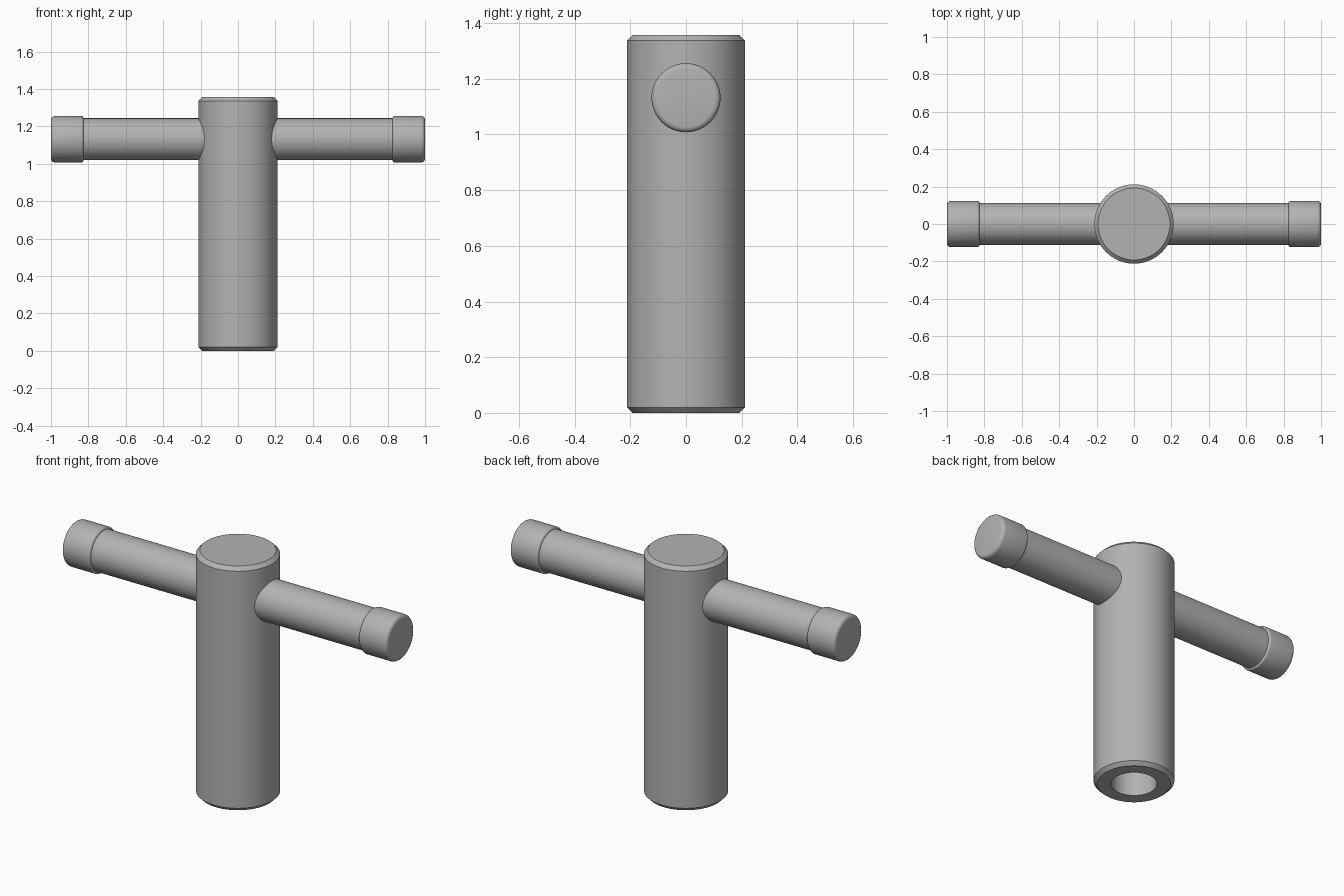
import bpy, bmesh, math
from mathutils import Matrix

if "Cube" in bpy.data.objects:
    bpy.data.objects.remove(bpy.data.objects["Cube"])

steel = bpy.data.materials.new("steel_grey")
steel.diffuse_color = (0.45, 0.45, 0.45, 1)
steel.use_nodes = True
steel.node_tree.nodes["Principled BSDF"].inputs["Base Color"].default_value = steel.diffuse_color


def lathe(name, profile, matrix=Matrix(), segments=64):
    """Revolve (radius, height) points around z; radius 0 closes an end."""
    bm = bmesh.new()
    rings = []
    for r, z in profile:
        if r == 0:
            rings.append([bm.verts.new((0, 0, z))])
        else:
            rings.append([bm.verts.new((r * math.cos(a), r * math.sin(a), z))
                          for a in (2 * math.pi * i / segments for i in range(segments))])
    for a, b in zip(rings, rings[1:]):
        for i in range(segments):
            j = (i + 1) % segments
            if len(a) == 1:
                bm.faces.new((a[0], b[j], b[i]))
            elif len(b) == 1:
                bm.faces.new((a[i], a[j], b[0]))
            else:
                bm.faces.new((a[i], a[j], b[j], b[i]))
    bmesh.ops.recalc_face_normals(bm, faces=bm.faces)
    bm.transform(matrix)
    mesh = bpy.data.meshes.new(name)
    bm.to_mesh(mesh)
    bm.free()
    mesh.materials.append(steel)
    obj = bpy.data.objects.new(name, mesh)
    bpy.context.collection.objects.link(obj)
    bpy.ops.object.select_all(action='DESELECT')
    obj.select_set(True)
    bpy.context.view_layer.objects.active = obj
    bpy.ops.object.shade_smooth_by_angle(angle=math.radians(30))
    return obj


def fillet(r_center, z_center, size, start, end, steps=5):
    """Arc points from start to end angle in the profile plane."""
    return [(r_center + size * math.cos(t), z_center + size * math.sin(t))
            for t in (math.radians(start + (end - start) * i / steps) for i in range(steps + 1))]


# Chamfered shaft with a blind bore in the bottom
HEIGHT, R, C, BORE = 1.357, 0.212, 0.02, 0.12
lathe("shaft", [(0, 0.5), (BORE, 0.5), (BORE, 0), (R - C, 0), (R, C),
                (R, HEIGHT - C), (R - C, HEIGHT), (0, HEIGHT)])

# Cross handle halves with rounded end caps, one on each side
BAR_Z, BAR_R, CAP_R = 1.132, 0.112, 0.124
half = ([(0, 0.15), (BAR_R, 0.15), (BAR_R, 0.826)]
        + fillet(CAP_R - 0.012, 0.838, 0.012, -60, 0, 3)
        + fillet(CAP_R - 0.02, 0.98, 0.02, 0, 90)
        + [(0, 1.0)])
for side, sign in (("right", 1), ("left", -1)):
    lathe(side + "_handle", half,
          Matrix.Translation((0, 0, BAR_Z)) @ Matrix.Rotation(sign * math.pi / 2, 4, 'Y'))
